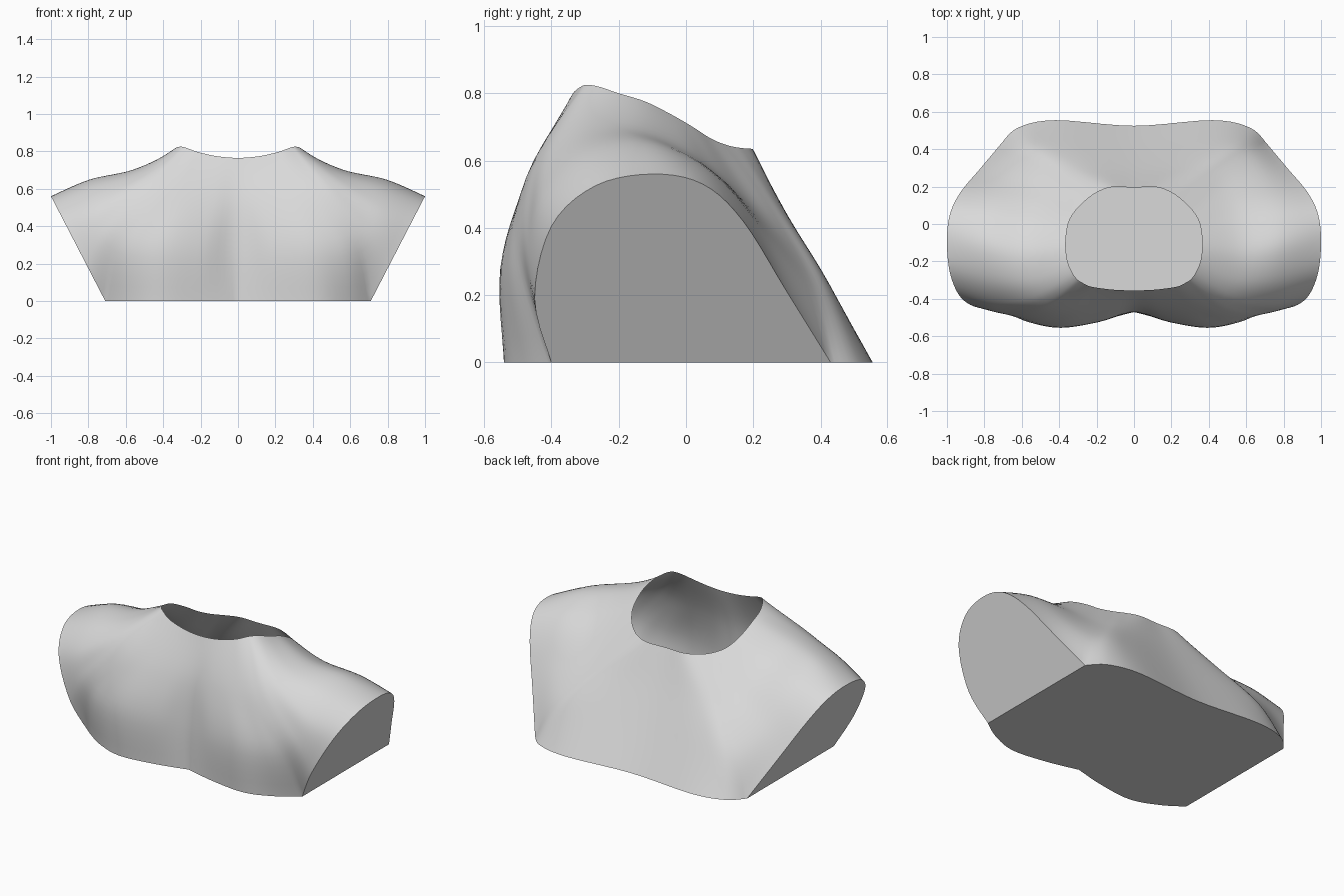
import bpy
from mathutils import Vector

cube = bpy.data.objects.get("Cube")
if cube:
    bpy.data.objects.remove(cube, do_unlink=True)

grey = bpy.data.materials.new("light_grey")
grey.use_nodes = True
COLOUR = (0.7, 0.7, 0.7, 1)
grey.diffuse_color = COLOUR
grey.node_tree.nodes["Principled BSDF"].inputs["Base Color"].default_value = COLOUR

# Half rings of the torso, each running front centre -> left side -> back centre
NECK = [(0, -.355, .765), (.1, -.352, .772), (.19, -.342, .79), (.24, -.332, .805),
        (.28, -.312, .82), (.305, -.295, .825), (.33, -.26, .82), (.355, -.2, .80),
        (.365, -.12, .775), (.36, -.04, .735), (.345, .02, .70), (.31, .075, .665),
        (.26, .125, .645), (.2, .168, .637), (.12, .197, .635), (0, .195, .635)]
CHEST = [(0, -.435, .53), (.13, -.455, .53), (.28, -.475, .53), (.38, -.478, .54),
         (.45, -.468, .565), (.5, -.44, .61), (.53, -.385, .66), (.55, -.29, .695),
         (.57, -.15, .695), (.56, -.01, .64), (.53, .09, .57), (.48, .19, .485),
         (.42, .255, .45), (.35, .285, .45), (.24, .295, .45), (0, .285, .45)]
RIBS = [(0, -.468, .27), (.18, -.52, .27), (.38, -.552, .28), (.54, -.53, .29),
        (.64, -.495, .32), (.71, -.472, .39), (.75, -.425, .51), (.77, -.305, .615),
        (.79, -.13, .65), (.79, .02, .60), (.76, .13, .515), (.70, .255, .36),
        (.62, .37, .235), (.52, .415, .24), (.36, .42, .24), (0, .395, .24)]
HEM = [(0, -.47, 0), (.2, -.518, 0), (.42, -.54, 0), (.59, -.48, 0),
       (.71, -.4, 0), (.81, -.45, .19), (.92, -.40, .405), (.98, -.27, .525),
       (1, -.1, .56), (.985, .05, .53), (.93, .17, .42), (.82, .3, .21),
       (.71, .43, 0), (.62, .515, 0), (.42, .555, 0), (0, .525, 0)]
FRONT_CORNER, BACK_CORNER = 4, 12
RING_STEPS, RAY_STEPS = 5, 6


def spline(points, steps, corners=(), mirrored=False):
    """Smooth curve through the points, with sharp corners where asked.
    A mirrored curve runs on smoothly across x = 0 at both ends."""
    pts = [Vector(p) for p in points]
    flip = Vector((-1, 1, 1))
    before = pts[1] * flip if mirrored else pts[0]
    after = pts[-2] * flip if mirrored else pts[-1]
    ext = [before] + pts + [after]
    last = len(pts) - 1
    out = []
    for i in range(last):
        b, c = pts[i], pts[i + 1]
        a = b if i in corners else ext[i]
        d = c if i + 1 in corners else ext[i + 3]
        for s in range(steps):
            t = s / steps
            out.append(0.5 * (2 * b + (c - a) * t + (2 * a - 5 * b + 4 * c - d) * t ** 2
                              + (3 * b - a - 3 * c + d) * t ** 3))
    return out + [pts[-1]]


def make_part(name, verts, faces, smooth=False):
    """Half a part, mirrored across the middle."""
    mesh = bpy.data.meshes.new(name)
    mesh.from_pydata([tuple(v) for v in verts], [], faces)
    mesh.materials.append(grey)
    for poly in mesh.polygons:
        poly.use_smooth = smooth
    obj = bpy.data.objects.new(name, mesh)
    bpy.context.collection.objects.link(obj)
    mirror = obj.modifiers.new("Mirror", 'MIRROR')
    mirror.use_clip = True
    mirror.merge_threshold = 0.0005


rings = [spline(r, RING_STEPS, mirrored=True) for r in (NECK, CHEST, RIBS)]
hem = spline(HEM, RING_STEPS, (0, FRONT_CORNER, BACK_CORNER), mirrored=True)
first, final = FRONT_CORNER * RING_STEPS, BACK_CORNER * RING_STEPS

# Keep the arm opening on its slanted plane and the hem on the ground
for j, p in enumerate(hem):
    p.z = max(p.z, 0)
    if first <= j <= final:
        p.x = 0.71 + 0.518 * p.z
rings.append(hem)

# Torso shell, open at the neck: one smooth ray per ring point
rays = [spline(column, RAY_STEPS) for column in zip(*rings)]
n = len(rays[0])
verts = [p for ray in rays for p in ray]
faces = [(j * n + k, j * n + k + 1, (j + 1) * n + k + 1, (j + 1) * n + k)
         for j in range(len(rays) - 1) for k in range(n - 1)]
make_part("torso_shell", verts, faces, smooth=True)

# Flat caps closing the arm openings
cap = hem[first:final + 1]
make_part("arm_caps", cap, [tuple(reversed(range(len(cap))))])

# Flat underside
base = hem[:first + 1] + hem[final:]
make_part("underside", base, [tuple(reversed(range(len(base))))])
